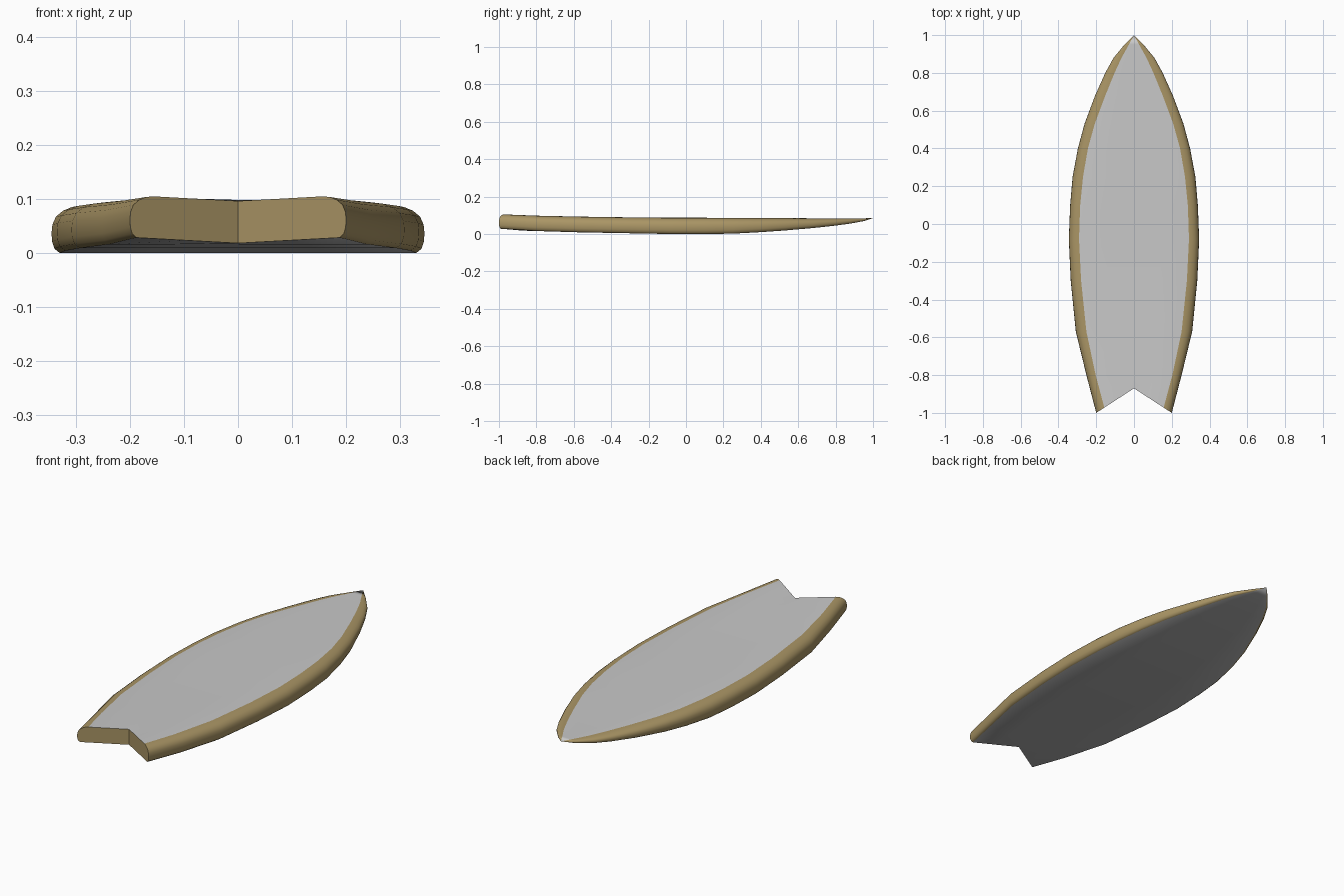
import bpy, bmesh, math

if "Cube" in bpy.data.objects:
    bpy.data.objects.remove(bpy.data.objects["Cube"])

def material(name, rgb):
    m = bpy.data.materials.new(name)
    m.diffuse_color = (*rgb, 1)
    m.use_nodes = True
    m.node_tree.nodes["Principled BSDF"].inputs["Base Color"].default_value = m.diffuse_color
    return m

MATS = [material("deck light grey", (0.58, 0.58, 0.58)),
        material("rail tan", (0.40, 0.30, 0.13)),
        material("bottom grey", (0.42, 0.42, 0.42))]

# stations along the board: y, half width, deck half width, bottom z, top z
STATIONS = [
    (-1.00, 0.200, 0.157, 0.018, 0.096),
    (-0.80, 0.252, 0.203, 0.016, 0.098),
    (-0.57, 0.308, 0.252, 0.009, 0.093),
    (-0.30, 0.335, 0.280, 0.004, 0.089),
    (-0.08, 0.345, 0.291, 0.000, 0.087),
    (0.10, 0.338, 0.285, 0.000, 0.087),
    (0.25, 0.325, 0.270, 0.002, 0.086),
    (0.40, 0.297, 0.244, 0.010, 0.085),
    (0.53, 0.262, 0.208, 0.019, 0.085),
    (0.68, 0.206, 0.152, 0.032, 0.084),
    (0.80, 0.152, 0.103, 0.045, 0.084),
    (0.88, 0.108, 0.066, 0.056, 0.084),
    (0.95, 0.050, 0.027, 0.069, 0.084),
    (1.00, 0.000, 0.000, 0.085, 0.085),
]
# rail cross-section: fraction outward from deck edge, fraction of thickness
RAIL = [(0, 1), (0.3, 0.975), (0.6, 0.9), (0.85, 0.77), (0.97, 0.6),
        (1, 0.42), (0.98, 0.24), (0.9, 0.09), (0.72, 0)]

def half_section(w, d, zb, zt):
    pts = [(0, zt), (d * 0.5, zt)]
    pts += [(d + (w - d) * u, zb + (zt - zb) * v) for u, v in RAIL]
    return pts + [(pts[-1][0] * 0.5, zb), (0, zb)]

bm = bmesh.new()
rings = []
for i, (y, w, d, zb, zt) in enumerate(STATIONS):
    half = half_section(w, d, zb, zt)
    full = half + [(-x, z) for x, z in half[-2:0:-1]]
    ring = []
    for x, z in full:
        if i == 0:      # swallow tail: V notch, kicked up at the tips
            ring.append(bm.verts.new((x, -0.87 - 0.65 * abs(x), z + 0.055 * abs(x))))
        else:
            ring.append(bm.verts.new((x, y, z)))
    rings.append(ring)

n = len(rings[0])
m = n // 2
# skin between sections, coloured by position around the section
for a, b in zip(rings, rings[1:]):
    for k in range(n):
        f = bm.faces.new((a[k], a[(k + 1) % n], b[(k + 1) % n], b[k]))
        s = min(k, n - 1 - k)
        f.material_index = 0 if s < 2 else (2 if s >= m - 2 else 1)
        f.smooth = True
# two flat tail walls of the notch
for loop in (rings[0][:m + 1], rings[0][m:] + rings[0][:1]):
    f = bm.faces.new(loop)
    f.material_index = 1
bmesh.ops.remove_doubles(bm, verts=bm.verts[:], dist=1e-5)
bmesh.ops.recalc_face_normals(bm, faces=bm.faces[:])

me = bpy.data.meshes.new("surfboard")
bm.to_mesh(me)
bm.free()
for mat in MATS:
    me.materials.append(mat)
board = bpy.data.objects.new("surfboard", me)
bpy.context.collection.objects.link(board)
bpy.context.view_layer.objects.active = board
board.select_set(True)
bpy.ops.object.shade_smooth_by_angle(angle=math.radians(40))
